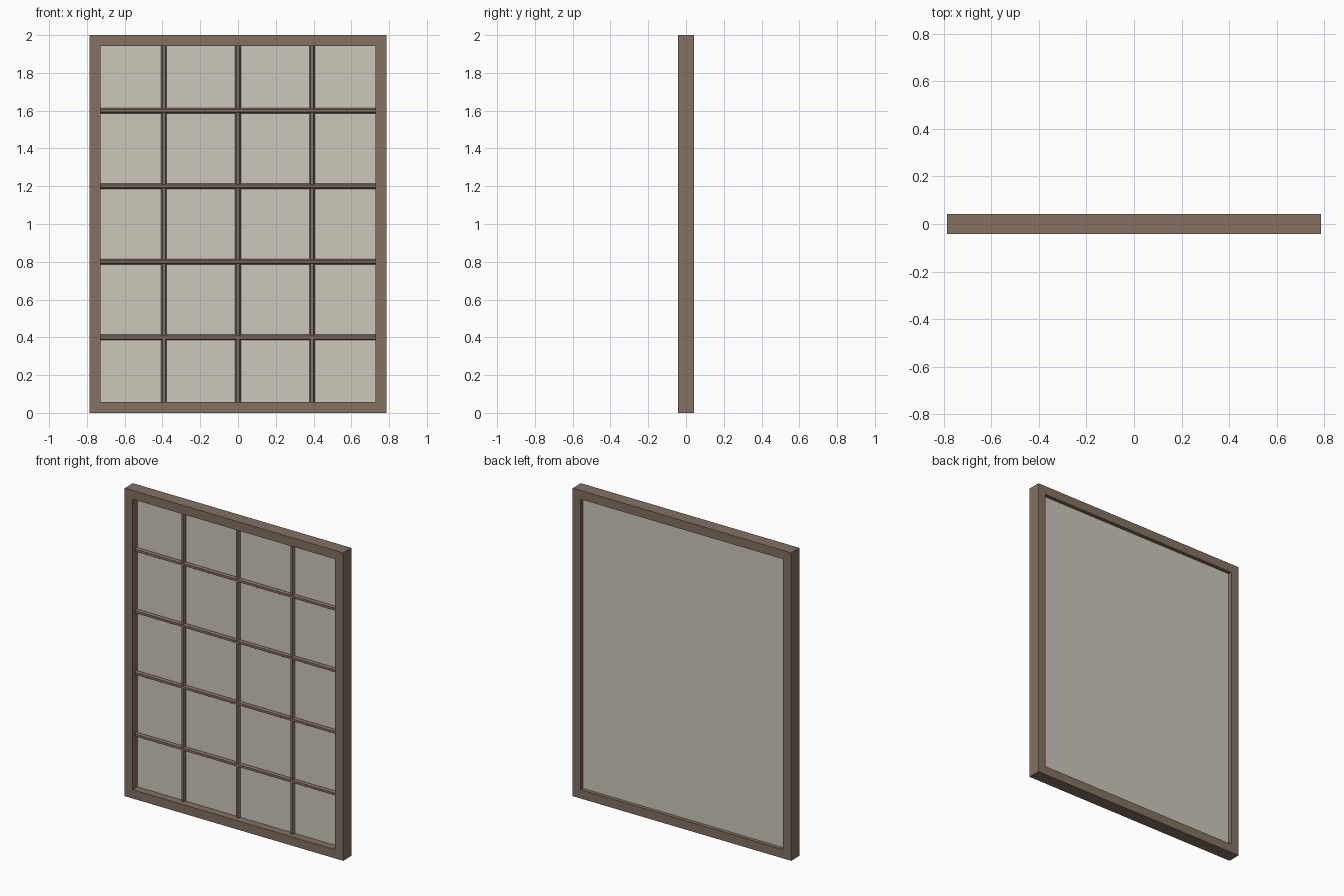
import bpy, math

if "Cube" in bpy.data.objects:
    bpy.data.objects.remove(bpy.data.objects["Cube"])

W, H, D = 1.57, 2.0, 0.084   # overall size
F = 0.057                    # frame face width
GLASS_Y = 0.008              # front surface of the pane


def material(name, rgb):
    m = bpy.data.materials.new(name)
    m.diffuse_color = (*rgb, 1)
    m.use_nodes = True
    m.node_tree.nodes["Principled BSDF"].inputs["Base Color"].default_value = m.diffuse_color
    return m


wood = material("brown_wood", (0.23, 0.165, 0.12))
glass = material("pale_glass", (0.60, 0.58, 0.50))


def mesh_object(name, verts, faces, mat):
    me = bpy.data.meshes.new(name)
    me.from_pydata(verts, [], faces)
    me.materials.append(mat)
    ob = bpy.data.objects.new(name, me)
    bpy.context.collection.objects.link(ob)
    return ob


def bar(name, start, end, radius, sides=6):
    """Straight faceted glazing bar along x or z."""
    vertical = start[0] == end[0]
    verts = []
    for p in (start, end):
        for i in range(sides):
            a = 2 * math.pi * i / sides
            u, y = radius * math.cos(a), radius * math.sin(a)
            verts.append((p[0] + u, p[1] + y, p[2]) if vertical
                         else (p[0], p[1] + y, p[2] - u))
    n = sides
    faces = [(i, (i + 1) % n, n + (i + 1) % n, n + i) for i in range(n)]
    faces += [tuple(reversed(range(n))), tuple(range(n, 2 * n))]
    return mesh_object(name, verts, faces, wood)


# Outer frame: one hollow rectangular ring
def ring(y):
    return [(sx * (W / 2 - o), y, (H - o) if top else o)
            for o in (0, F)
            for sx, top in ((-1, 0), (1, 0), (1, 1), (-1, 1))]


faces = []
for i in range(4):
    j = (i + 1) % 4
    faces += [(i, j, 4 + j, 4 + i), (8 + j, 8 + i, 12 + i, 12 + j),
              (j, i, 8 + i, 8 + j), (4 + i, 4 + j, 12 + j, 12 + i)]
mesh_object("window_frame", ring(-D / 2) + ring(D / 2), faces, wood)

# Glass pane
bpy.ops.mesh.primitive_cube_add(size=1, location=(0, GLASS_Y + 0.005, H / 2))
pane = bpy.context.object
pane.name = "glass_pane"
pane.scale = (W - 2 * F + 0.004, 0.01, H - 2 * F + 0.004)
pane.data.materials.append(glass)

# Glazing bars
for k in (-1, 0, 1):
    x = k * W / 4
    bar(f"vertical_bar_{k + 2}", (x, GLASS_Y - 0.006, F), (x, GLASS_Y - 0.006, H - F), 0.015)
for k in range(1, 5):
    z = k * H / 5
    bar(f"horizontal_bar_{k}", (F - W / 2, GLASS_Y - 0.008, z), (W / 2 - F, GLASS_Y - 0.008, z), 0.015)
